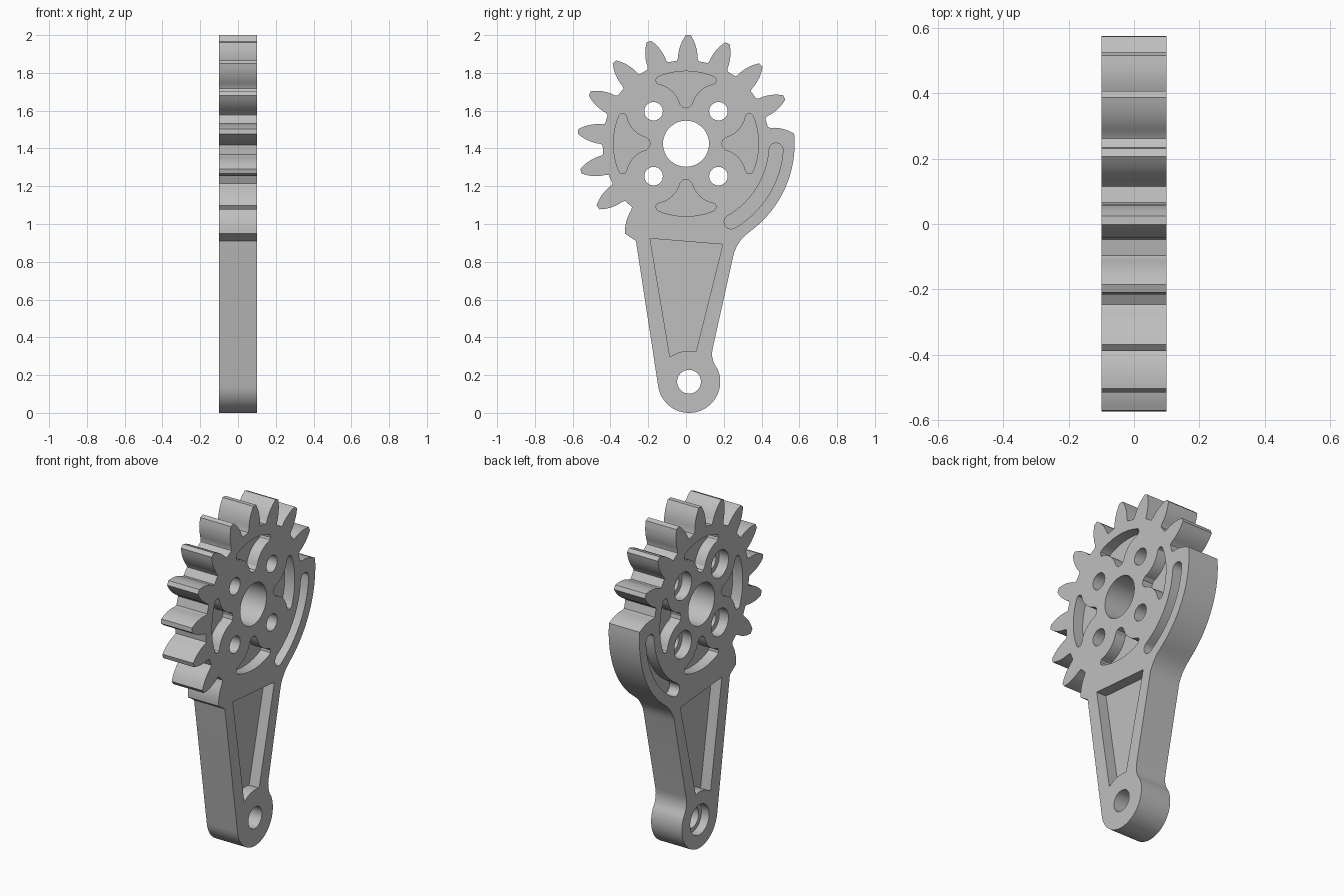
import bpy, bmesh, math

cube = bpy.data.objects.get("Cube")
if cube:
    bpy.data.objects.remove(cube, do_unlink=True)

HALF = 0.1            # half thickness of the plate
POCKET = 0.065        # pocket depth on each side
CY, CZ = 0.0, 1.425   # gear centre (y, z)
BY, BZ = 0.016, 0.165 # lower boss centre
R_TIP, R_ROOT = 0.575, 0.438
PITCH, FIRST = 360 / 17, 1.2

mat = bpy.data.materials.new("plain grey")
mat.use_nodes = True
GREY = (0.52, 0.52, 0.52, 1)
mat.diffuse_color = GREY
mat.node_tree.nodes["Principled BSDF"].inputs["Base Color"].default_value = GREY


def gear_point(deg, u, r):
    """Sideways offset u and radius r, turned deg clockwise from straight up."""
    a = math.radians(deg)
    return (CY + u * math.cos(a) + r * math.sin(a),
            CZ - u * math.sin(a) + r * math.cos(a))


def arc(cy, cz, r, start, end, n):
    """Points on an arc, degrees anticlockwise from +y."""
    angles = [math.radians(start + (end - start) * i / n) for i in range(n + 1)]
    return [(cy + r * math.cos(a), cz + r * math.sin(a)) for a in angles]


def circle(cy, cz, r):
    return arc(cy, cz, r, 0, 360, 48)[:-1]


def prisms(name, shapes):
    """One object from several (outline, x0, x1) extrusions."""
    bm = bmesh.new()
    for pts, x0, x1 in shapes:
        low = [bm.verts.new((x0, y, z)) for y, z in pts]
        high = [bm.verts.new((x1, y, z)) for y, z in pts]
        bm.faces.new(low[::-1])
        bm.faces.new(high)
        for i in range(len(pts)):
            j = (i + 1) % len(pts)
            bm.faces.new((low[i], low[j], high[j], high[i]))
    bmesh.ops.recalc_face_normals(bm, faces=bm.faces)
    mesh = bpy.data.meshes.new(name)
    bm.to_mesh(mesh)
    bm.free()
    mesh.materials.append(mat)
    obj = bpy.data.objects.new(name, mesh)
    bpy.context.collection.objects.link(obj)
    return obj


def cut(body, shapes):
    """Subtract the extrusions from the body and discard the cutter."""
    cutter = prisms("cutter", shapes)
    cutter.hide_render = True
    mod = body.modifiers.new("cut", 'BOOLEAN')
    mod.operation, mod.solver, mod.object = 'DIFFERENCE', 'EXACT', cutter
    bpy.context.view_layer.update()
    graph = bpy.context.evaluated_depsgraph_get()
    mesh = bpy.data.meshes.new_from_object(body.evaluated_get(graph))
    body.modifiers.clear()
    body.data = mesh
    bpy.data.objects.remove(cutter, do_unlink=True)


def both_sides(pts):
    return [(pts, HALF - POCKET, HALF + 0.05), (pts, -HALF - 0.05, -HALF + POCKET)]


# Gear teeth: (half width, radius) from root to tip
flank = [(0.057, R_ROOT), (0.052, 0.452), (0.051, 0.472), (0.047, 0.497),
         (0.040, 0.522), (0.030, 0.546), (0.020, 0.563), (0.013, R_TIP)]


def tooth(k, rising=True, falling=True):
    a = FIRST + k * PITCH
    up = [gear_point(a, -u, r) for u, r in flank] if rising else []
    down = [gear_point(a, u, r) for u, r in reversed(flank)] if falling else []
    return up + down


# Outline, clockwise from the left shoulder of the arm
outline = [(-0.265, 0.91)] + tooth(-7, rising=False)
for k in range(-6, 4):
    outline += tooth(k)
outline += tooth(4, falling=False)
outline += arc(CY, CZ, R_TIP, 3, -53, 24)                       # toothless rim
outline += [(0.314, 0.94), (0.288, 0.912), (0.268, 0.88), (0.256, 0.853), (0.249, 0.825)]
outline += [(0.142, 0.345), (0.138, 0.32), (0.139, 0.295), (0.146, 0.268), (0.155, 0.25)]
outline += arc(BY, BZ, 0.165, 25, -172, 40)                     # lower boss
body = prisms("gear_lever", [(outline, -HALF, HALF)])

# Through holes: hub, four bolt holes and the lower pivot
bolts = [gear_point(a, 0, 0.243) for a in (45, 135, 225, 315)]
through = [(circle(CY, CZ, 0.122), -0.2, 0.2), (circle(BY, BZ, 0.063), -0.2, 0.2)]
through += [(circle(y, z, 0.049), -0.2, 0.2) for y, z in bolts]
cut(body, through)

# Counterbores on the -x side
bores = [(circle(y, z, 0.08), -0.2, -HALF + 0.06) for y, z in bolts]
bores.append((circle(BY, BZ, 0.088), -0.2, -HALF + 0.05))
cut(body, bores)

# Fan pockets around the hub
half_fan = [(0.018, 0.194), (0.029, 0.207)]
half_fan += arc(0.173, 0.172, 0.146, 165, 102, 10)
half_fan += [(0.153, 0.320), (0.159, 0.331), (0.157, 0.345)]
half_fan += arc(0, 0, 0.384, 67.5, 72, 1) + arc(0, 0, 0.384, 76, 86, 3)
fan = [(0, 0.19)] + half_fan + [(0, 0.384)] + [(-u, r) for u, r in reversed(half_fan)]
pockets = []
for turn in (0, 90, 180, 270):
    pockets += both_sides([gear_point(turn, u, r) for u, r in fan])

# Curved slot beside the toothless rim
R_SLOT, W_SLOT, S0, S1 = 0.478, 0.037, -4, -60
def slot_end(a):
    return (CY + R_SLOT * math.cos(math.radians(a)), CZ + R_SLOT * math.sin(math.radians(a)))
slot = arc(CY, CZ, R_SLOT + W_SLOT, S0, S1, 24)
slot += arc(*slot_end(S1), W_SLOT, S1, S1 - 180, 12)[1:-1]
slot += arc(CY, CZ, R_SLOT - W_SLOT, S1, S0, 24)
slot += arc(*slot_end(S0), W_SLOT, S0 + 180, S0, 12)[1:-1]
pockets += both_sides(slot)

# Tapered pocket in the arm
taper = [(-0.19, 0.923), (0.195, 0.892)] + arc(BY, BZ, 0.164, 77, 128, 10)
pockets += both_sides(taper)
cut(body, pockets)

# Smooth curved walls, crisp edges
bpy.ops.object.select_all(action='DESELECT')
body.select_set(True)
bpy.context.view_layer.objects.active = body
bpy.ops.object.shade_smooth_by_angle(angle=math.radians(25))
